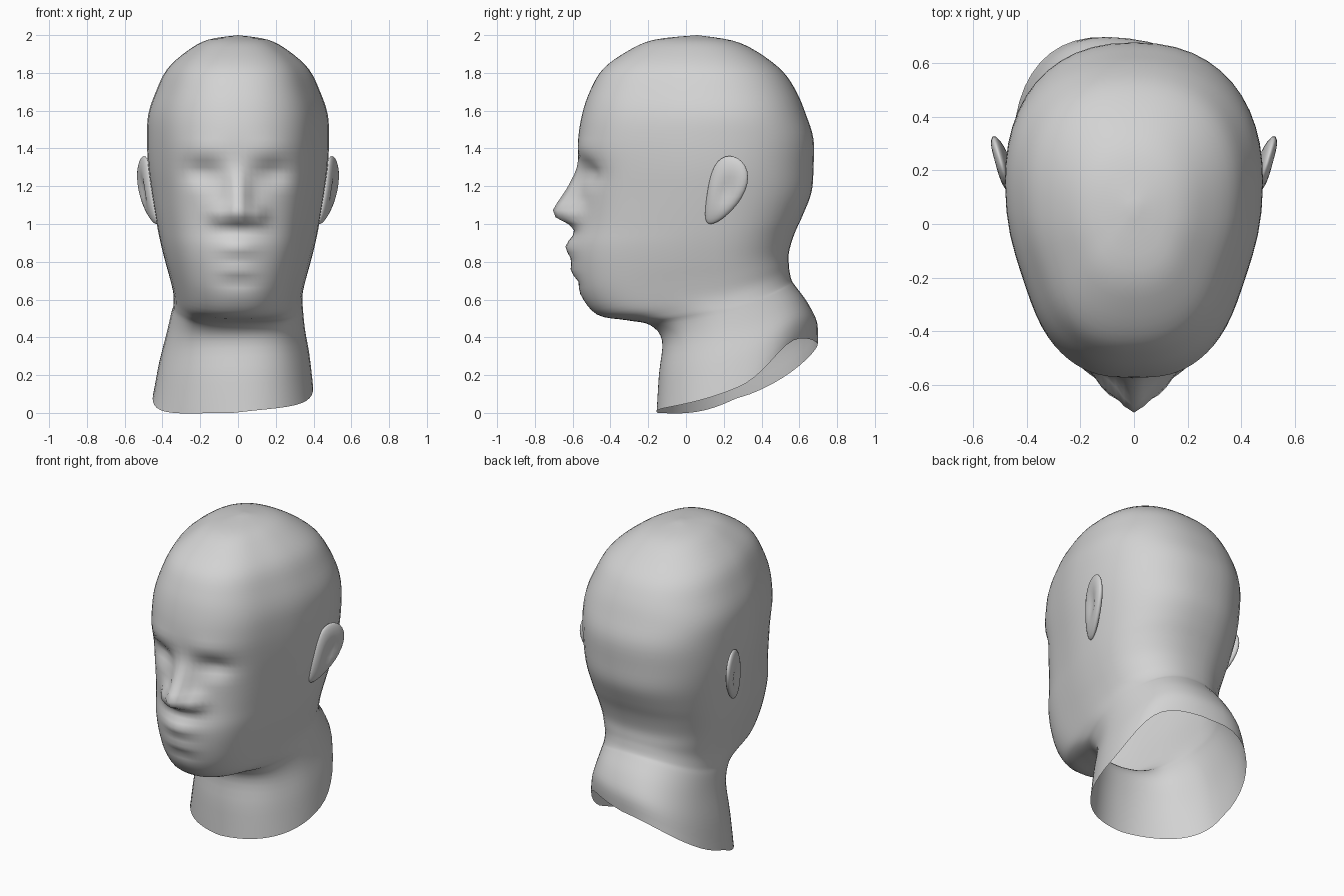
import bpy, bmesh
from math import sin, cos, pi, exp

cube = bpy.data.objects.get("Cube")
if cube:
    bpy.data.objects.remove(cube)

clay = bpy.data.materials.new("light_grey_clay")
GREY = (0.65, 0.65, 0.65, 1)
clay.use_nodes = True
clay.diffuse_color = GREY
shader = clay.node_tree.nodes["Principled BSDF"]
shader.inputs["Base Color"].default_value = GREY
shader.inputs["Roughness"].default_value = 0.7

SEGMENTS, STEPS = 64, 4

# Ring keys, crown to neck rim: z front, z side, z back, y front, y back, half width, y of widest point
KEYS = [
    (2.0, 2.0, 2.0, .06, .06, 0, .06),
    (1.975, 1.975, 1.97, -.17, .25, .16, .06),
    (1.915, 1.915, 1.91, -.31, .38, .27, .08),
    (1.82, 1.82, 1.81, -.44, .51, .375, .11),
    (1.7, 1.7, 1.7, -.51, .585, .435, .13),
    (1.58, 1.58, 1.58, -.55, .635, .475, .15),
    (1.45, 1.45, 1.45, -.57, .675, .482, .15),
    (1.3, 1.3, 1.3, -.565, .675, .475, .15),
    (1.15, 1.15, 1.17, -.56, .665, .455, .15),
    (1.0, 1.0, 1.05, -.575, .62, .43, .15),
    (.88, .9, .95, -.60, .575, .41, .15),
    (.76, .8, .85, -.595, .545, .385, .15),
    (.63, .71, .78, -.56, .545, .36, .17),
    (.52, .63, .74, -.47, .55, .342, .19),
    (.49, .57, .7, -.31, .56, .342, .21),
    (.465, .52, .67, -.19, .58, .35, .23),
    (.38, .41, .58, -.125, .645, .368, .25),
    (.2, .25, .48, -.14, .69, .4, .26),
    (0, .075, .37, -.15, .69, .425, .26),
]

# Face relief: x, z, spread x, spread z, push along y (x > 0 is mirrored)
RELIEF = [
    (0, 1.09, .07, .07, -.085),      # nose tip
    (0, 1.04, .07, .045, -.065),     # nose base
    (0, 1.18, .055, .1, -.06),       # nose bridge
    (.1, 1.05, .055, .05, -.065),    # nostrils
    (.18, 1.27, .1, .06, .052),      # eye sockets
    (.18, 1.4, .14, .05, -.01),      # brows
    (0, .88, .11, .05, -.038),       # upper lip
    (0, .755, .1, .04, -.016),       # lower lip
    (0, .69, .1, .03, .016),         # chin crease
]


def blend(i, t):
    """Smooth curve through the ring keys."""
    last = len(KEYS) - 1
    a, b, c, d = (KEYS[min(max(i + k, 0), last)] for k in (-1, 0, 1, 2))
    return [q + t / 2 * (r - p + t * (2 * p - 5 * q + 4 * r - s + t * (3 * (q - r) + s - p)))
            for p, q, r, s in zip(a, b, c, d)]


def rounded(v, power):
    return abs(v) ** (2 / power) * (1 if v > 0 else -1)


def relief(x, z):
    return sum(push * exp(-((abs(x) - fx) / sx) ** 2 - ((z - fz) / sz) ** 2)
               for fx, fz, sx, sz, push in RELIEF)


def finish(bm, name):
    bmesh.ops.recalc_face_normals(bm, faces=bm.faces)
    mesh = bpy.data.meshes.new(name)
    bm.to_mesh(mesh)
    bm.free()
    mesh.materials.append(clay)
    mesh.shade_smooth()
    obj = bpy.data.objects.new(name, mesh)
    bpy.context.collection.objects.link(obj)


# Head and neck: one loft, open at the neck rim
bm = bmesh.new()
rings = []
total = (len(KEYS) - 1) * STEPS
for n in range(1, total + 1):
    i = min(n // STEPS, len(KEYS) - 2)
    zf, zs, zb, yf, yb, w, yc = blend(i, n / STEPS - i)
    low = max(0, (n / total - 0.8) / 0.2)        # 0 on the head, 1 at the rim
    ring = []
    for s in range(SEGMENTS):
        u = 2 * pi * s / SEGMENTS
        a = u - 0.42 * sin(u)                    # closer spacing on the face
        c = cos(a)
        power = 2.3 - 0.25 * low if c > 0 else 2.3
        x, depth = w * rounded(sin(a), power), rounded(c, power)
        y = yc - (yc - yf if c > 0 else yb - yc) * depth
        z = zs + (zf - zb) / 2 * c + ((zf + zb) / 2 - zs) * c * c
        if c > 0:
            # flatter temples and cheeks, then the face
            x *= 1 - 0.055 * (1 - low) * exp(-((depth - 0.55) / 0.28) ** 2)
            y += relief(x, z)
        y -= 0.15 * low * x * abs(depth)         # neck turned to one side
        # uneven rim: one side is higher, most of all behind
        z += low * (0.12 * max(0, x) + 0.07 * exp(-((a - 2.35) / 0.45) ** 2))
        ring.append(bm.verts.new((x - 0.027 * low, y, z)))
    rings.append(ring)
crown = bm.verts.new((0, .06, 2.0))
for s in range(SEGMENTS):
    t = (s + 1) % SEGMENTS
    bm.faces.new((crown, rings[0][s], rings[0][t]))
    for upper, lower in zip(rings, rings[1:]):
        bm.faces.new((upper[s], lower[s], lower[t], upper[t]))
finish(bm, "head_and_neck")

# Ears: flattened egg with a hollow, leaning out to the back and top
for side, name in ((1, "left_ear"), (-1, "right_ear")):
    bm = bmesh.new()
    bmesh.ops.create_uvsphere(bm, u_segments=24, v_segments=16, radius=1)
    for v in bm.verts:
        x, y, z = v.co
        hollow = 0.025 * exp(-(y * y + z * z) / 0.2) if x > 0 else 0
        dy = 0.1 * y * (1 + 0.2 * z) + 0.05 * z - 0.035 * z * z
        dz = 0.18 * z
        dx = 0.032 * x - hollow + 0.27 * dy + 0.1 * dz - 0.012 * z * z
        v.co = (side * (0.487 + dx), 0.215 + dy, 1.18 + dz)
    finish(bm, name)
